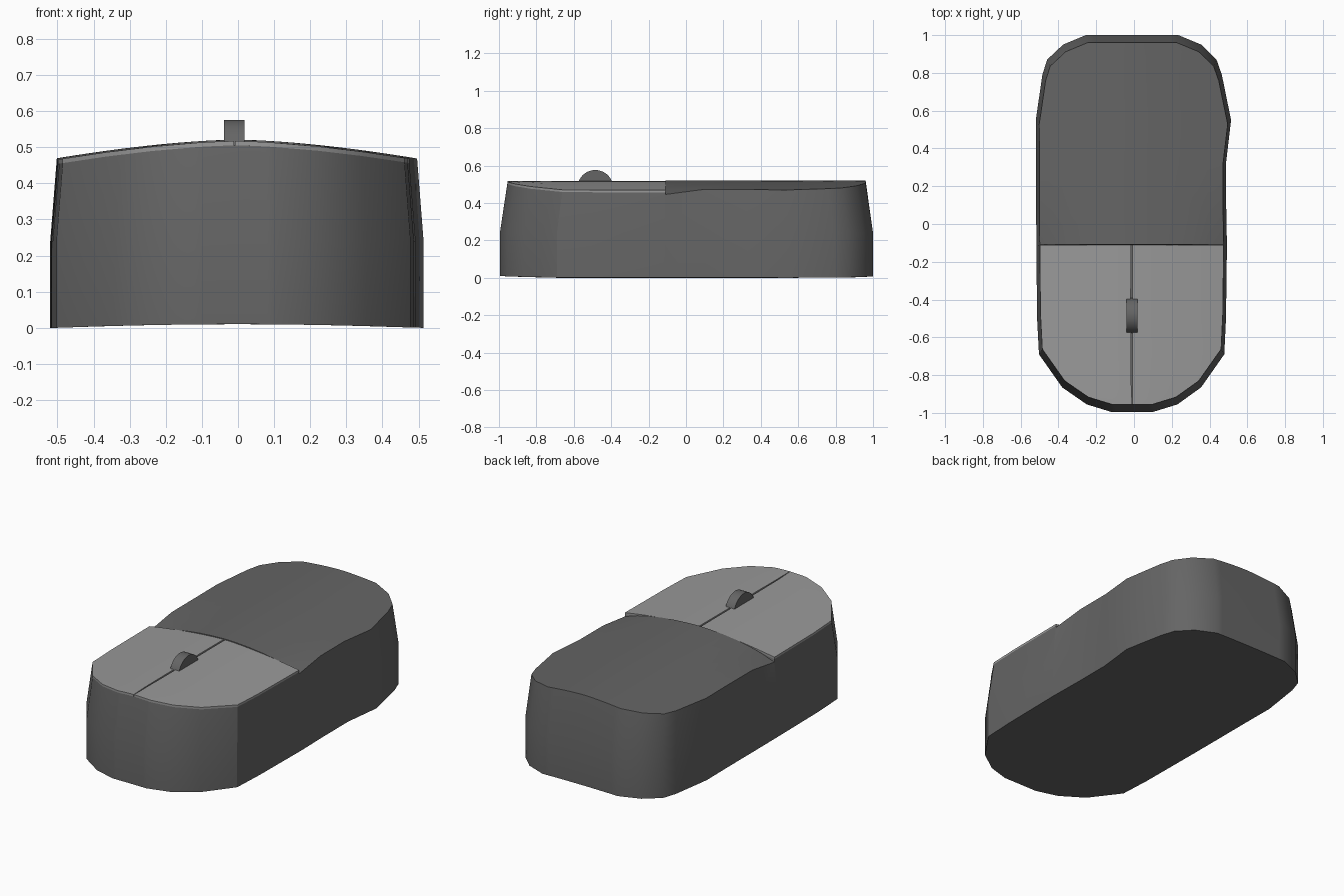
import bpy, bmesh, math

if "Cube" in bpy.data.objects:
    bpy.data.objects.remove(bpy.data.objects["Cube"])

SEAM = -0.11
# Outline stations, front to back: y, left x, right x
OUTLINE = [(-0.995, -0.12, 0.10), (-0.955, -0.25, 0.23), (-0.865, -0.38, 0.355),
           (-0.69, -0.503, 0.478), (-0.5, -0.513, 0.487), (-0.115, -0.517, 0.492)]
REAR = [(-0.113, -0.517, 0.492), (0.1, -0.518, 0.488), (0.33, -0.518, 0.488),
        (0.55, -0.52, 0.514), (0.79, -0.485, 0.465), (0.87, -0.46, 0.437),
        (0.95, -0.375, 0.355), (1.0, -0.255, 0.235)]


def crown(x):
    return 0.465 + 0.052 * (1 - min(1, abs(x + 0.005) / 0.5) ** 1.6)


def button_top(x, y):
    return crown(x)


def body_top(x, y):
    if y < SEAM:
        return crown(x) - 0.012
    dip = max(0, min(1, (0.1 - y) / 0.21))
    return crown(x) + 0.004 - 0.033 * dip * min(1, abs(x) / 0.5) ** 4


def grid(stations, height, scale=(1, 1), u0=0.0, u1=1.0, n=12):
    """Rows of points across the outline, with z given by height(x, y)."""
    rows = []
    for y, left, right in stations:
        row = []
        for i in range(n + 1):
            x = (left + (right - left) * (u0 + (u1 - u0) * i / n)) * scale[0]
            row.append((x, y * scale[1], height(x, y * scale[1])))
        rows.append(row)
    return rows


def rim(g):
    return (g[0] + [r[-1] for r in g[1:-1]] + g[-1][::-1]
            + [r[0] for r in g[-2:0:-1]])


def material(name, value):
    m = bpy.data.materials.new(name)
    m.diffuse_color = (value, value, value, 1)
    m.use_nodes = True
    m.node_tree.nodes["Principled BSDF"].inputs["Base Color"].default_value = m.diffuse_color
    return m


def finish(bm, name, mat, angle=30):
    bmesh.ops.recalc_face_normals(bm, faces=bm.faces)
    me = bpy.data.meshes.new(name)
    bm.to_mesh(me)
    bm.free()
    ob = bpy.data.objects.new(name, me)
    bpy.context.collection.objects.link(ob)
    me.materials.append(mat)
    bpy.ops.object.select_all(action='DESELECT')
    ob.select_set(True)
    bpy.context.view_layer.objects.active = ob
    bpy.ops.object.shade_smooth_by_angle(angle=math.radians(angle))
    return ob


def solid(name, layers, mat):
    """Cap the first and last grids and join the rims of all layers."""
    bm = bmesh.new()
    rims = []
    for k, layer in enumerate(layers):
        if k in (0, len(layers) - 1):
            g = [[bm.verts.new(p) for p in row] for row in layer]
            for a, b in zip(g, g[1:]):
                for i in range(len(a) - 1):
                    bm.faces.new((a[i], a[i + 1], b[i + 1], b[i]))
            rims.append(rim(g))
        else:
            rims.append([bm.verts.new(p) for p in rim(layer)])
    for a, b in zip(rims, rims[1:]):
        for i in range(len(a)):
            j = (i + 1) % len(a)
            bm.faces.new((a[i], a[j], b[j], b[i]))
    return finish(bm, name, mat)


dark = material("dark_grey", 0.13)
light = material("light_grey", 0.32)
TAPER = (0.965, 0.96)

# Body: slightly arched base, upright lower wall, tapered upper wall, crowned top
solid("body", [
    grid(OUTLINE + REAR, lambda x, y: 0.01 * (1 - min(1, abs(x) / 0.5) ** 2)),
    grid(OUTLINE + REAR, lambda x, y: 0.24),
    grid(OUTLINE + REAR, body_top, TAPER)], dark)

# Two thin button plates with a narrow slot between them
for name, u0, u1 in (("left_button", 0, 0.495), ("right_button", 0.505, 1)):
    solid(name, [
        grid(OUTLINE, lambda x, y: crown(x) - 0.012, TAPER, u0, u1, 8),
        grid(OUTLINE, button_top, TAPER, u0, u1, 8)], light)

# Scroll wheel, half sunk into the top
bm = bmesh.new()
bmesh.ops.create_cone(bm, cap_ends=True, segments=40, radius1=0.096,
                      radius2=0.096, depth=0.057)
for v in bm.verts:
    x, y, z = v.co
    v.co = (z - 0.01, x - 0.485, y + 0.48)
finish(bm, "scroll_wheel", dark)
